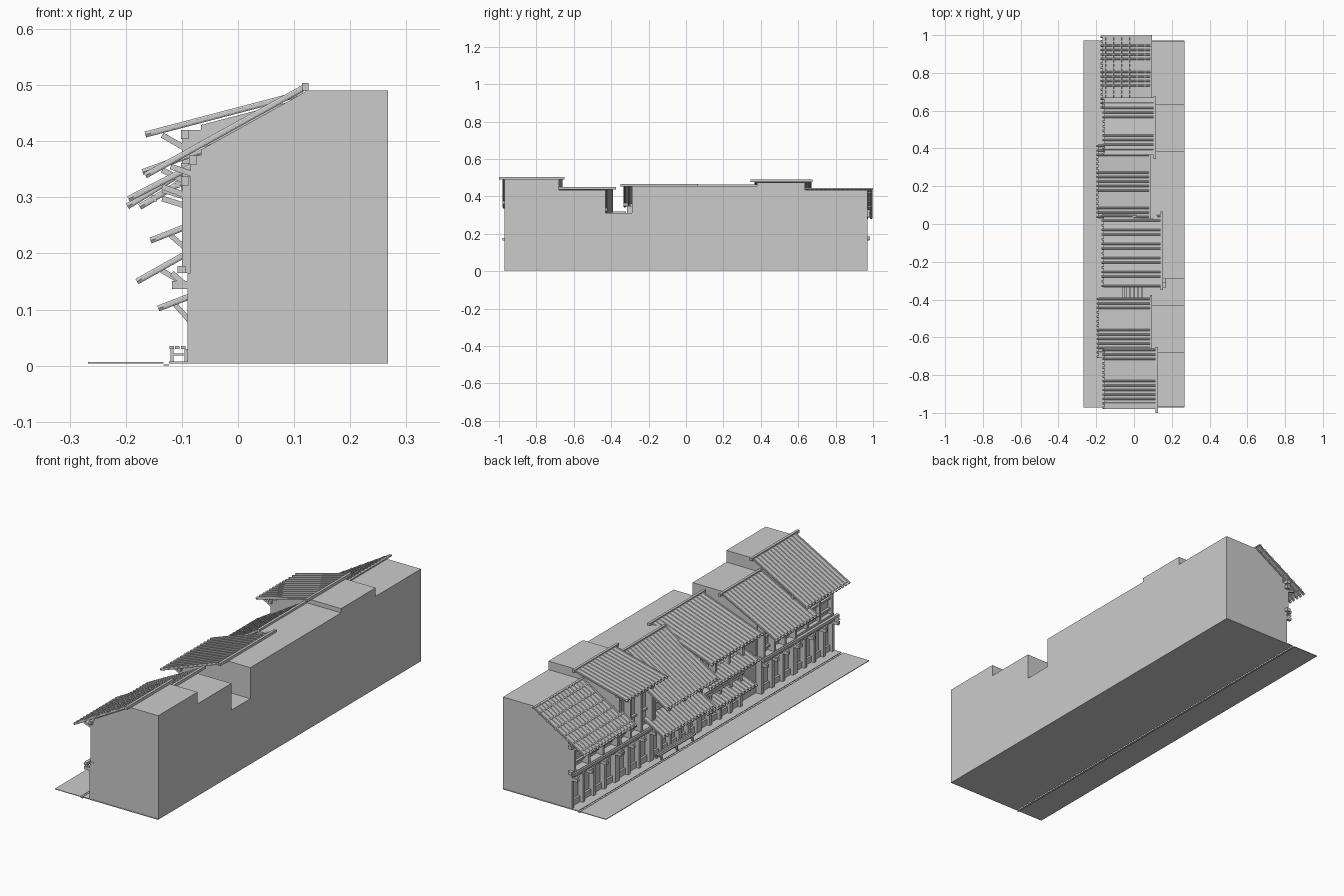
import bpy, bmesh, math
from mathutils import Vector

if "Cube" in bpy.data.objects:
    bpy.data.objects.remove(bpy.data.objects["Cube"])


def finish(name, bm):
    bmesh.ops.recalc_face_normals(bm, faces=bm.faces)
    me = bpy.data.meshes.new(name)
    bm.to_mesh(me)
    bm.free()
    ob = bpy.data.objects.new(name, me)
    bpy.context.collection.objects.link(ob)
    return ob


def add_prism(bm, profile, y0, y1):
    """Extrude an x-z outline along y."""
    a = [bm.verts.new((x, y0, z)) for x, z in profile]
    b = [bm.verts.new((x, y1, z)) for x, z in profile]
    n = len(a)
    bm.faces.new(a)
    bm.faces.new(b[::-1])
    for i in range(n):
        bm.faces.new((a[i], b[i], b[(i + 1) % n], a[(i + 1) % n]))


def add_box(bm, x0, x1, y0, y1, z0, z1):
    add_prism(bm, [(x0, z0), (x1, z0), (x1, z1), (x0, z1)], y0, y1)


def add_bar(bm, p, q, y0, y1, t):
    """Sloping bar of thickness t between two x-z points, p to q."""
    d = (Vector(q) - Vector(p)).normalized()
    n = Vector((-d.y, d.x)) * t / 2
    p, q = Vector(p), Vector(q)
    add_prism(bm, [tuple(v) for v in (p + n, q + n, q - n, p - n)], y0, y1)


def add_tile_row(bm, p, q, y, r, sides=6):
    """Round tile run from ridge p to eave q."""
    d = (Vector(q) - Vector(p)).normalized()
    n = Vector((-d.y, d.x))
    rings = []
    for c in (p, q):
        ring = []
        for i in range(sides):
            a = 2 * math.pi * i / sides
            ring.append(bm.verts.new((c[0] + n.x * r * math.sin(a), y + r * math.cos(a),
                                      c[1] + n.y * r * math.sin(a))))
        rings.append(ring)
    for i in range(sides):
        j = (i + 1) % sides
        bm.faces.new((rings[0][i], rings[0][j], rings[1][j], rings[1][i]))
    bm.faces.new(rings[0])
    bm.faces.new(rings[1][::-1])


def box(name, *dims):
    bm = bmesh.new()
    add_box(bm, *dims)
    return finish(name, bm)


def roof(name, p, q, y0, y1, battens=0):
    """Thin deck with tile rows overhanging it at the eave."""
    bm = bmesh.new()
    P, Q = Vector(p), Vector(q)
    inner = Q + (P - Q).normalized() * 0.01
    add_bar(bm, P, inner, y0, y1, 0.005)
    n = round((y1 - y0) / 0.0235)
    for i in range(n):
        y = y0 + 0.007 + (y1 - y0 - 0.014) * i / (n - 1)
        add_tile_row(bm, p, q, y, 0.0062)
    for i in range(battens):
        c = P.lerp(Q, (i + 0.7) / (battens + 0.3))
        d = (Q - P).normalized() * 0.003
        add_bar(bm, c - d, c + d, y0, y1, 0.013)
    return finish(name, bm)


def spaced(y0, y1, step):
    n = max(2, round((y1 - y0) / step) + 1)
    return [y0 + 0.008 + (y1 - y0 - 0.016) * i / (n - 1) for i in range(n)]


# name: body y range, body top, ridge (x, z), eave (x, z), roof y range, ridge y range
HOUSES = {
    "south_house": (-.97, -.68, .49, (.12, .497), (-.165, .339), (-.98, -.66), (-1, -.65)),
    "second_house": (-.68, -.43, .435, (.09, .444), (-.195, .297), (-.71, -.39), (-.68, -.375)),
    "third_house": (-.29, .03, .455, (.147, .460), (-.17, .345), (-.335, .05), (-.35, .065)),
    "fourth_house": (.03, .38, .455, (.085, .458), (-.197, .284), (.03, .42), (.03, .38)),
    "fifth_house": (.38, .635, .475, (.11, .484), (-.165, .412), (.365, .67), (.345, .675)),
    "north_house": (.635, .97, .435, (.09, .441), (-.175, .283), (.61, .998), (.63, 1.0)),
}
BACK, BASE, WALL = .267, .007, -.066

for name, (y0, y1, top, p, q, ry, gy) in HOUSES.items():
    slope = (p[1] - q[1]) / (p[0] - q[0])

    def under(x):
        return q[1] + (x - q[0]) * slope - 0.009

    # solid house body with flat rear top
    bm = bmesh.new()
    add_prism(bm, [(WALL, BASE), (BACK, BASE), (BACK, top), (p[0], top),
                   (p[0], min(top, under(p[0]))), (WALL, under(WALL))], y0, y1)
    finish(name + "_body", bm)
    roof(name + "_roof", p, q, *ry, battens=6 if name == "north_house" else 0)
    r = .003 if name == "north_house" else .0065
    box(name + "_ridge", p[0] - .006, p[0] + .006, *gy, p[1] - r, p[1] + r)

    # timber frame: posts, beams, eave struts
    bm = bmesh.new()
    upper = -.085 if name == "south_house" else -.1
    for y in spaced(y0, y1, .075):
        add_box(bm, -.09, WALL + .004, y - .008, y + .008, BASE, .165)
    for y in spaced(y0, y1, .1):
        add_box(bm, upper, WALL + .004, y - .006, y + .006, .165, under(upper))
        z = under(upper)
        add_bar(bm, (upper + .01, z - .035), (upper - .035, under(upper - .035)), y - .005, y + .005, .01)
    add_box(bm, -.09, WALL + .004, y0, y1, .145, .16)
    add_box(bm, upper, WALL + .004, y0, y1, .165, .18)
    z = under(upper)
    add_box(bm, upper - .002, upper + .012, y0 - .01, y1 + .01, z - .016, z)
    add_box(bm, -.076, WALL + .002, y0, y1, BASE, .035)
    if name in ("south_house", "second_house", "fifth_house", "north_house"):
        # projecting beam ends at the first floor
        add_box(bm, -.108, -.094, y0 - .01, y1 + .01, .165, .178)
        for y in spaced(y0, y1, .1):
            add_box(bm, -.118, -.075, y - .007, y + .007, .137, .151)
            add_bar(bm, (-.095, .145), (-.118, .165), y - .005, y + .005, .01)
    # upper window rails
    for z in (.2, .25):
        add_box(bm, -.078, WALL, y0 + .01, y1 - .01, z, z + .008)
    finish(name + "_frame", bm)

# lower and middle pent roofs with struts
for name, p, q, y0, y1 in (("fourth_lower_eave", (-.07, .212), (-.18, .15), .03, .42),
                           ("third_lower_eave", (-.066, .131), (-.142, .102), -.33, .04),
                           ("third_middle_eave", (-.066, .258), (-.156, .223), -.33, .04)):
    roof(name, p, q, y0, y1)
    bm = bmesh.new()
    m = Vector(p).lerp(Vector(q), .6)
    for y in spaced(y0 + .03, y1 - .03, .1):
        add_bar(bm, (-.085, m.y - .035), (m.x, m.y - .005), y - .005, y + .005, .009)
    finish(name + "_struts", bm)

# low alley infill with planks and steps
box("alley_body", WALL + .006, BACK, -.43, -.29, BASE, .31)
bm = bmesh.new()
for i in range(5):
    x = -.045 + i * .022
    add_box(bm, x - .004, x + .004, -.395, -.32, .31, .32)
finish("alley_planks", bm)
box("alley_step_low", .0, .17, -.315, -.29, .31, .35)
box("alley_step_high", .0, .17, -.335, -.31, .35, .365)

# bench in front of the fourth house
bm = bmesh.new()
for x in (-.118, -.108, -.098):
    add_box(bm, x - .004, x + .004, .1, .37, .03, .035)
for y in (.12, .235, .35):
    for x in (-.12, -.095):
        add_box(bm, x, x + .005, y - .004, y + .004, BASE, .03)
    add_box(bm, -.12, -.09, y - .003, y + .003, .018, .022)
finish("bench", bm)

# north gable beam ends
for z in (.17, .29, .315):
    box("gable_beam_end", -.098, -.08, .95, .985, z, z + .015)

# street, gutter and pavement
box("road", -.267, -.133, -.972, .972, 0.004, .007)
box("gutter", -.133, -.123, -.972, .972, 0, .002)
box("pavement", -.123, BACK, -.972, .972, 0.004, .0075)
